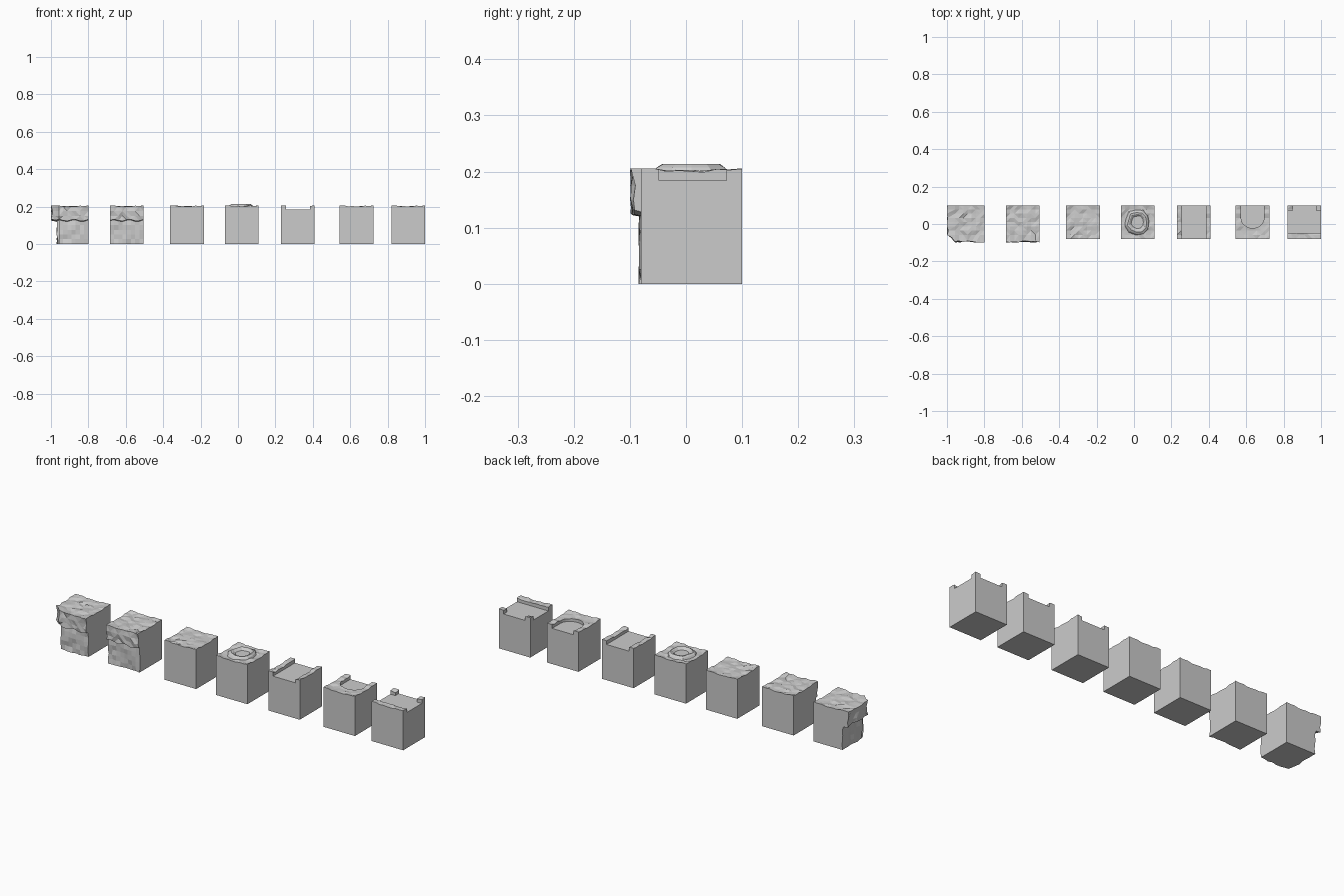
import bpy, bmesh, math, random

if "Cube" in bpy.data.objects:
    bpy.data.objects.remove(bpy.data.objects["Cube"])

N = 8                       # cells across one tile
SIZE, BACK = 0.18, 0.10     # tile width and its rear y
random.seed(4)


def finish(bm, name):
    bmesh.ops.recalc_face_normals(bm, faces=bm.faces)
    me = bpy.data.meshes.new(name)
    bm.to_mesh(me)
    bm.free()
    ob = bpy.data.objects.new(name, me)
    bpy.context.collection.objects.link(ob)
    return ob


def wave(t):
    return 0.0025 * math.cos(t * math.tau) + 0.002 * math.sin(t * math.tau * 3)


def tile(name, x0, front=False, left=False):
    """Closed ground block with a rough top and optional overhanging cliff sides."""
    cliff = front or left
    levels = [0, .025, .05, .075, .1, .124, .127, .15, .175, .2] if cliff else [0, .2]
    nz = len(levels) - 1
    bm = bmesh.new()
    verts = {}

    def v(i, j, k):
        if (i, j, k) in verts:
            return verts[i, j, k]
        x = x0 + SIZE * i / N
        y = BACK - SIZE + SIZE * j / N
        z = levels[k]
        upper = z > 0.125
        if k == nz:
            z = 0.2 + wave(i / N) + wave(j / N)
            if 0 < i < N and 0 < j < N:
                z = 0.2 + random.uniform(-0.004, 0.004)
        elif cliff and z in (.124, .127) and ((front and j == 0) or (left and i == 0)):
            z += 0.005 * math.sin(i * 1.7 + j * 1.3)
        out = random.uniform(0.010, 0.020) if upper else random.uniform(-0.004, 0.005)
        if front and j == 0:
            y -= out
        if left and i == 0:
            x -= out if not upper else out + 0.002
            if not upper:
                x += 0.015
        if front and left and i == 0 and j == 0:
            x += 0.018
            y += 0.018
        verts[i, j, k] = bm.verts.new((max(x, -1), max(y, -0.1), z))
        return verts[i, j, k]

    for a in range(N):
        for b in range(N):
            for k in (0, nz):
                bm.faces.new([v(a, b, k), v(a + 1, b, k), v(a + 1, b + 1, k), v(a, b + 1, k)])
        for k in range(nz):
            for s in (0, N):
                bm.faces.new([v(a, s, k), v(a + 1, s, k), v(a + 1, s, k + 1), v(a, s, k + 1)])
                bm.faces.new([v(s, a, k), v(s, a + 1, k), v(s, a + 1, k + 1), v(s, a, k + 1)])
    bmesh.ops.triangulate(bm, faces=[f for f in bm.faces if min(p.co.z for p in f.verts) > 0.12])
    return finish(bm, name)


def carve(ob, outline, floor=0.184):
    """Cut a river bed with the given plan outline into a tile."""
    bm = bmesh.new()
    low = [bm.verts.new((x, y, floor)) for x, y in outline]
    top = [bm.verts.new((x, y, 0.3)) for x, y in outline]
    bm.faces.new(low)
    bm.faces.new(top)
    n = len(outline)
    for i in range(n):
        j = (i + 1) % n
        bm.faces.new([low[i], low[j], top[j], top[i]])
    cutter = finish(bm, "river_cutter")
    cutter.hide_render = True
    mod = ob.modifiers.new("river_bed", 'BOOLEAN')
    mod.operation, mod.solver, mod.object = 'DIFFERENCE', 'EXACT', cutter
    bpy.context.view_layer.objects.active = ob
    bpy.ops.object.modifier_apply(modifier=mod.name)
    bpy.data.objects.remove(cutter)


# Cliff tiles and plain ground
tile("cliff_corner_tile", -0.98, front=True, left=True)
tile("cliff_side_tile", -0.685, front=True)
tile("ground_tile", -0.363)

# Ground with a crater rim
tile("crater_tile", -0.07)
bm = bmesh.new()
sides = 11
wobble = [random.uniform(0.88, 1.08) for _ in range(sides)]
rings = []
for r, z in ((.072, .194), (.064, .207), (.054, .213), (.046, .212), (.034, .203)):
    ring = []
    for i in range(sides):
        a = math.tau * i / sides
        rr = r * wobble[i] * random.uniform(0.97, 1.03)
        ring.append(bm.verts.new((0.02 + rr * math.cos(a), 0.01 + rr * math.sin(a), z)))
    rings.append(ring)
for p, q in zip(rings, rings[1:]):
    for i in range(sides):
        j = (i + 1) % sides
        bm.faces.new([p[i], p[j], q[j], q[i]])
bm.faces.new(rings[-1])
bm.faces.new(rings[0])
finish(bm, "crater_rim")

# Straight river
river = tile("river_straight_tile", 0.229)
carve(river, [(.256, -.2), (.384, -.2), (.384, .2), (.256, .2)])

# River end with a rounded head
end = tile("river_end_tile", 0.544)
arc = [math.pi + math.pi * i / 12 for i in range(13)]
carve(end, [(.634 + .061 * math.cos(a), .03 + .052 * math.sin(a)) for a in arc]
      + [(.695, .2), (.573, .2)])

# River T junction
fork = tile("river_fork_tile", 0.82)
carve(fork, [(.7, -.048), (1.1, -.048), (1.1, .072), (.972, .072),
             (.972, .2), (.849, .2), (.849, .072), (.7, .072)])
